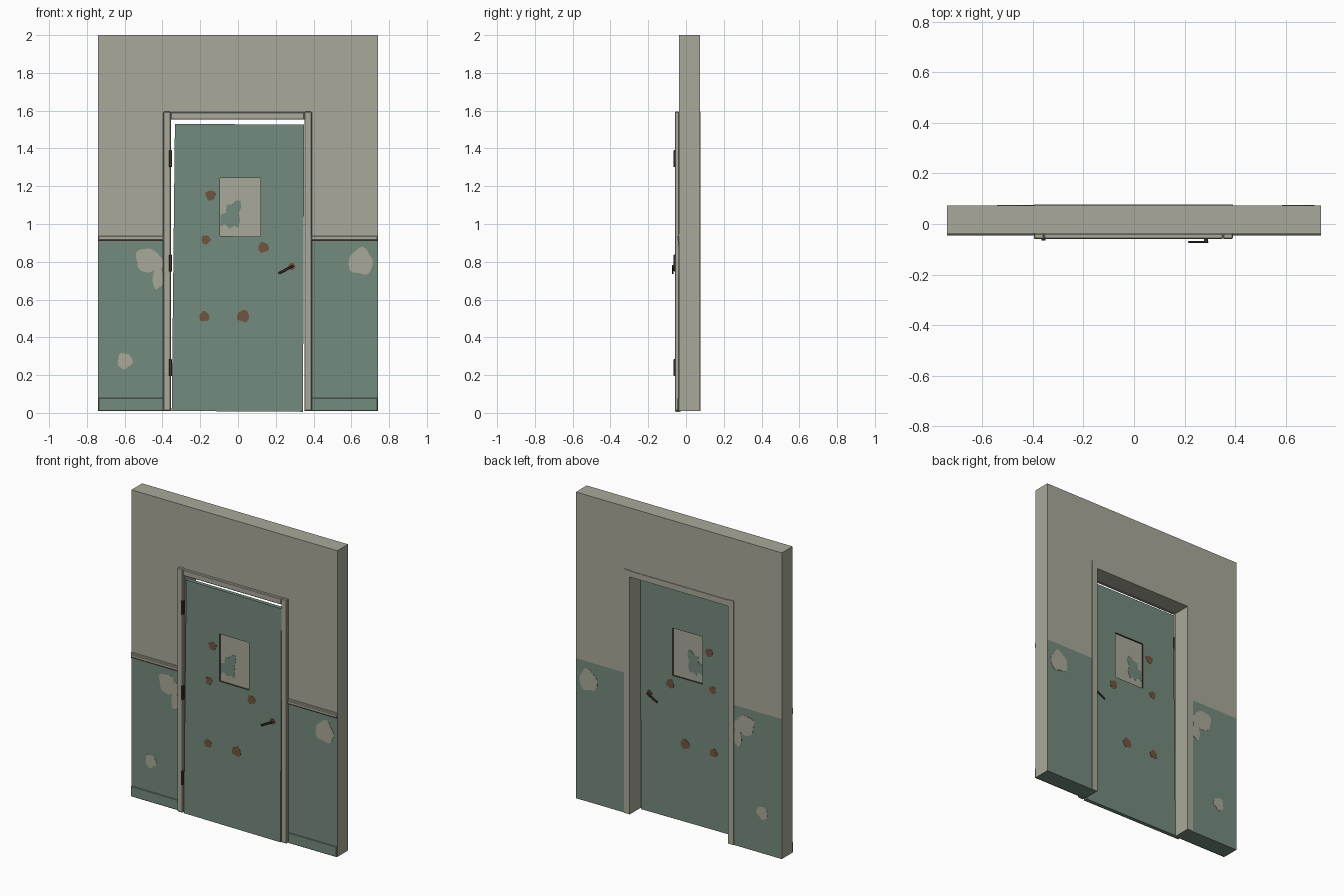
import bpy, bmesh, math
from mathutils import Vector

if "Cube" in bpy.data.objects:
    bpy.data.objects.remove(bpy.data.objects["Cube"])


def material(name, rgb):
    m = bpy.data.materials.new(name)
    m.diffuse_color = (*rgb, 1)
    m.use_nodes = True
    m.node_tree.nodes["Principled BSDF"].inputs["Base Color"].default_value = m.diffuse_color
    return m


PLASTER = material("pale plaster", (0.40, 0.395, 0.325))
GREEN = material("green paint", (0.175, 0.258, 0.208))
RUST = material("rust", (0.165, 0.090, 0.050))
METAL = material("dark metal", (0.055, 0.035, 0.024))

WALL_F, WALL_B = -0.037, 0.073
DOOR_F, DOOR_B = -0.055, -0.030
BASE, DADO, OPEN_TOP, TOP = 0.01, 0.92, 1.553, 2.0
LEFT, RIGHT = -0.356, 0.351


def finish(name, bm, mats, bevel=0):
    bmesh.ops.recalc_face_normals(bm, faces=bm.faces)
    mesh = bpy.data.meshes.new(name)
    bm.to_mesh(mesh)
    bm.free()
    for m in mats:
        mesh.materials.append(m)
    ob = bpy.data.objects.new(name, mesh)
    bpy.context.collection.objects.link(ob)
    if bevel:
        mod = ob.modifiers.new("soft edges", 'BEVEL')
        mod.width = bevel
        mod.segments = 1
    return ob


def box(name, x, y, z, mat, bevel=0):
    bm = bmesh.new()
    bmesh.ops.create_cube(bm, size=1)
    for v in bm.verts:
        v.co = Vector([(r[0] + r[1]) / 2 + c * (r[1] - r[0]) for c, r in zip(v.co, (x, y, z))])
    return finish(name, bm, [mat], bevel)


def slab(cells, y0, y1):
    """Join xz polygons into one sheet and give it depth from y0 to y1."""
    bm = bmesh.new()
    for cell in cells:
        bm.faces.new([bm.verts.new((x, y0, z)) for x, z in cell])
    bmesh.ops.remove_doubles(bm, verts=bm.verts, dist=1e-5)
    ext = bmesh.ops.extrude_face_region(bm, geom=bm.faces[:], use_keep_orig=True)
    moved = [g for g in ext["geom"] if isinstance(g, bmesh.types.BMVert)]
    bmesh.ops.translate(bm, verts=moved, vec=(0, y1 - y0, 0))
    bmesh.ops.recalc_face_normals(bm, faces=bm.faces)
    return bm


def plate(name, points, y, out, mat):
    finish(name, slab([points], y, y + out * 0.0015), [mat])


def blob(cx, cz, rx, rz, seed, n=22):
    pts = []
    for i in range(n):
        a = math.tau * i / n
        r = 1 + 0.09 * math.sin(3 * a + seed) + 0.06 * math.sin(5 * a + 2 * seed)
        pts.append((cx + rx * r * math.cos(a), cz + rz * r * math.sin(a)))
    return pts


# Wall with doorway: green below the rail on front, back and underside
xs, zs = (-0.74, LEFT, RIGHT, 0.74), (BASE, DADO, OPEN_TOP, TOP)
cells = [[(xs[i], zs[j]), (xs[i + 1], zs[j]), (xs[i + 1], zs[j + 1]), (xs[i], zs[j + 1])]
         for i in range(3) for j in range(3) if i != 1 or j == 2]
bm = slab(cells, WALL_F, WALL_B)
for f in bm.faces:
    c = f.calc_center_median()
    painted = abs(f.normal.y) > 0.5 and c.z < DADO
    f.material_index = 1 if painted or c.z < BASE + 0.001 else 0
finish("wall", bm, [PLASTER, GREEN])

# Rail and skirting on the front, either side of the doorway
for side, x in (("left", (-0.74, -0.395)), ("right", (0.39, 0.74))):
    box(f"{side}_rail", x, (WALL_F - 0.009, WALL_F), (0.916, 0.936), PLASTER, 0.003)
    box(f"{side}_rail_cap", x, (WALL_F - 0.005, WALL_F), (0.936, 0.946), PLASTER)
    box(f"{side}_rail_shadow_strip", x, (WALL_F - 0.006, WALL_F), (0.911, 0.916), METAL)
    box(f"{side}_skirting", x, (WALL_F - 0.007, WALL_F), (BASE, 0.078), GREEN, 0.003)

# Door casing on both faces of the wall
for side, y in (("front", (-0.059, WALL_F)), ("back", (WALL_B, 0.077))):
    b = 0.004 if side == "front" else 0
    box(f"{side}_casing_left", (-0.396, LEFT), y, (BASE, 1.595), PLASTER, b)
    box(f"{side}_casing_right", (RIGHT, 0.391), y, (BASE, 1.595), PLASTER, b)
    box(f"{side}_casing_head", (LEFT, RIGHT), y, (OPEN_TOP, 1.592), PLASTER, b)

# Sagging door leaf with a window opening lined in dark metal
wx, wz = (-0.096, 0.118), (0.935, 1.243)


def door_point(i, j):
    z = (0.008, wz[0], wz[1], 1.528)[j]
    t = z / 1.528
    x = (-0.351 + 0.017 * t, wx[0], wx[1], 0.344 + 0.006 * t)[i]
    return x, z - 0.006 * x


cells = [[door_point(i, j), door_point(i + 1, j), door_point(i + 1, j + 1), door_point(i, j + 1)]
         for i in range(3) for j in range(3) if (i, j) != (1, 1)]
bm = slab(cells, DOOR_F, DOOR_B)
for f in bm.faces:
    c = f.calc_center_median()
    inside = wx[0] - 0.01 < c.x < wx[1] + 0.01 and wz[0] - 0.01 < c.z < wz[1] + 0.01
    f.material_index = 1 if inside and abs(f.normal.y) < 0.5 else 0
finish("door", bm, [GREEN, METAL])

# Window pane
pane_f, pane_b = -0.045, -0.040
box("window_pane", wx, (pane_f, pane_b), (wz[0] - 0.002, wz[1] + 0.002), PLASTER)
smear = [(-0.092, 0.985), (-0.07, 1.0), (-0.045, 0.975), (-0.02, 0.99), (0.0, 0.98),
         (0.012, 1.02), (0.005, 1.06), (0.018, 1.09), (0.012, 1.125), (-0.012, 1.125),
         (-0.03, 1.105), (-0.06, 1.10), (-0.065, 1.06), (-0.092, 1.05)]

# Peeled plaster, rust spots and pane paint, repeated on both faces
peels = [(-0.48, 0.81, 0.062, 0.064, 0.6), (-0.425, 0.715, 0.028, 0.06, 2.2),
         (-0.425, 0.79, 0.03, 0.045, 1.0),
         (0.65, 0.80, 0.064, 0.07, 3.6), (-0.60, 0.275, 0.039, 0.042, 1.4)]
spots = [(-0.145, 1.152, 0.027), (-0.17, 0.917, 0.024), (0.135, 0.876, 0.028),
         (-0.178, 0.51, 0.027), (0.028, 0.512, 0.032)]
for side, out, wall_y, door_y, pane_y in (("front", -1, WALL_F, DOOR_F, pane_f),
                                          ("back", 1, WALL_B, DOOR_B, pane_b)):
    for k, (x, z, rx, rz, s) in enumerate(peels):
        # overlapping patches sit at slightly different heights
        plate(f"{side}_peel_{k}", blob(x, z, rx, rz, s), wall_y + out * 0.0003 * k, out, PLASTER)
    for k, (x, z, r) in enumerate(spots):
        plate(f"{side}_rust_{k}", blob(x, z, r, r, k, 16), door_y, out, RUST)
    plate(f"{side}_pane_paint", smear, pane_y, out, GREEN)

    # Handle: round rose, spindle and drooping lever
    for part, r, d in (("rose", 0.019, 0.004), ("spindle", 0.008, 0.017)):
        bm = bmesh.new()
        bmesh.ops.create_cone(bm, cap_ends=True, segments=16, radius1=r, radius2=r, depth=d)
        ob = finish(f"{side}_handle_{part}", bm, [RUST if part == "rose" else METAL])
        ob.rotation_euler.x = math.pi / 2
        ob.location = (0.285, door_y + out * d / 2, 0.775)
    y = sorted((door_y + out * 0.012, door_y + out * 0.020))
    lever = box(f"{side}_handle_lever", (-0.078, 0.008), (y[0], y[1]), (-0.006, 0.006), METAL, 0.002)
    lever.location = (0.285, 0, 0.775)
    lever.rotation_euler.y = -math.radians(28)

# Hinges
for k, z in enumerate((0.24, 0.793, 1.346)):
    box(f"hinge_{k}", (-0.366, -0.349), (-0.066, -0.045), (z - 0.045, z + 0.045), METAL, 0.003)
